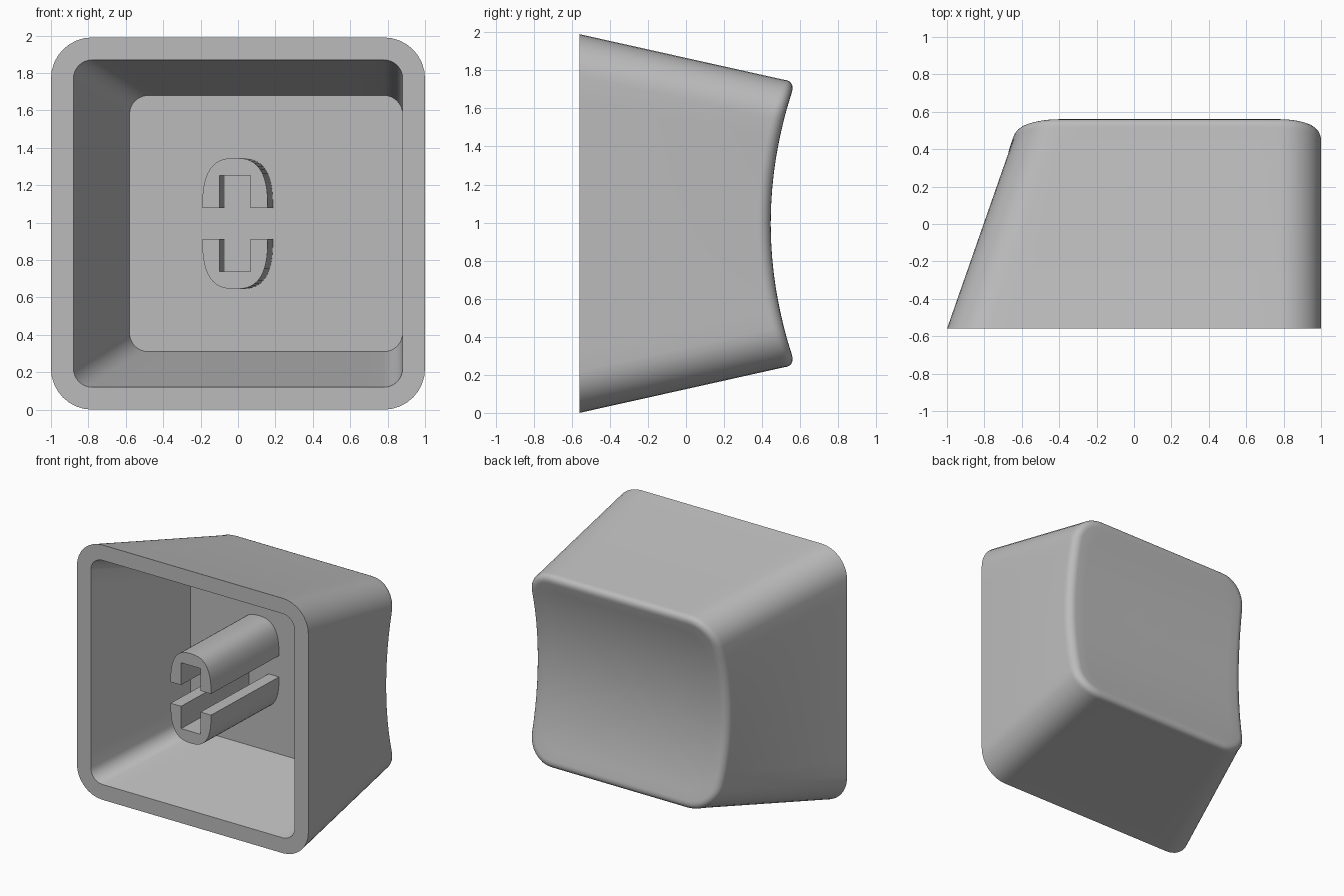
import bpy, bmesh, math

if "Cube" in bpy.data.objects:
    bpy.data.objects.remove(bpy.data.objects["Cube"], do_unlink=True)

FRONT, FLOOR = -0.56, 0.24      # open rim and inside floor
MID = 0.995                     # middle height
FILLET = 0.065                  # rounding round the dished face
DISH_R, DISH_Y = 2.19, 0.445

grey = bpy.data.materials.new("light grey plastic")
grey.use_nodes = True
colour = (0.5, 0.5, 0.5, 1)
grey.diffuse_color = colour
grey.node_tree.nodes["Principled BSDF"].inputs["Base Color"].default_value = colour


def finish(bm, name):
    bmesh.ops.recalc_face_normals(bm, faces=bm.faces)
    mesh = bpy.data.meshes.new(name)
    bm.to_mesh(mesh)
    bm.free()
    mesh.materials.append(grey)
    obj = bpy.data.objects.new(name, mesh)
    bpy.context.collection.objects.link(obj)
    bpy.ops.object.select_all(action='DESELECT')
    obj.select_set(True)
    bpy.context.view_layer.objects.active = obj
    bpy.ops.object.shade_smooth_by_angle(angle=math.radians(30))
    return obj


def rounded_rect(left, right, half, radius, corner=8, side=12):
    """Outline in x and z, with points along the straight sides too."""
    pts = []
    centres = [(right - radius, MID + half - radius), (left + radius, MID + half - radius),
               (left + radius, MID - half + radius), (right - radius, MID - half + radius)]
    for k, (cx, cz) in enumerate(centres):
        for i in range(corner + 1):
            a = math.pi / 2 * (k + i / corner)
            pts.append((cx + radius * math.cos(a), cz + radius * math.sin(a)))
        nx, nz = centres[(k + 1) % 4]
        a = math.pi / 2 * (k + 1)
        ex, ez = radius * math.cos(a), radius * math.sin(a)
        for i in range(1, side):
            t = i / side
            pts.append((cx + (nx - cx) * t + ex, cz + (nz - cz) * t + ez))
    return pts


def dish(z):
    return DISH_Y + DISH_R - math.sqrt(DISH_R ** 2 - (z - MID) ** 2)


def outer(y, inset=0):
    d = y - FRONT
    return rounded_rect(-1 + 0.35 * d + inset, 1 - inset, 0.995 - 0.222 * d - inset,
                        0.22 - inset)


def flat(pts, y):
    return [(x, y, z) for x, z in pts]


# Shell: cavity, rim, tapered sides, rounded edge and dished face as one loft
rings = [flat(rounded_rect(-0.58, 0.88, 0.685, 0.1), FLOOR),
         flat(rounded_rect(-0.88, 0.88, 0.875, 0.1), FRONT),
         flat(outer(FRONT), FRONT)]
count = len(rings[0])
guess = outer(0.46)
edge_y = [dish(z) - FILLET for x, z in guess]
steps = 6
for s in range(steps + 1):
    a = math.pi / 2 * s / steps
    inset = FILLET * (1 - math.cos(a))
    ring = []
    for i in range(count):
        x, z = outer(edge_y[i], inset)[i]
        ring.append((x, dish(z) - FILLET * (1 - math.sin(a)), z))
    rings.append(ring)
last = rings[-1]
cx = (min(p[0] for p in last) + max(p[0] for p in last)) / 2
for k in range(9, 0, -1):
    ring = []
    for x, y, z in last:
        zz = MID + (z - MID) * k / 10
        ring.append((cx + (x - cx) * k / 10, dish(zz), zz))
    rings.append(ring)

bm = bmesh.new()
loops = [[bm.verts.new(p) for p in ring] for ring in rings]
bm.faces.new(loops[0])
for a, b in zip(loops, loops[1:]):
    for i in range(count):
        j = (i + 1) % count
        bm.faces.new((a[i], a[j], b[j], b[i]))
centre = bm.verts.new((cx, dish(MID), MID))
for i in range(count):
    bm.faces.new((loops[-1][i], loops[-1][(i + 1) % count], centre))
finish(bm, "key_shell")


# Stem: two mirrored arches round a slot, leaning slightly towards +x
def stem_half(name, sign):
    mid, half, low, high = -0.016, 0.175, 0.083, 0.35
    n = 24
    profile = []
    for i in range(n + 1):
        a = math.pi * i / n
        c, s = math.cos(a), math.sin(a)
        profile.append((mid + half * math.copysign(abs(c) ** 0.75, c),
                        low + (high - low) * abs(s) ** 0.75))
    profile += [(-0.1, low), (-0.1, 0.257), (0.068, 0.257), (0.068, low)]
    bm = bmesh.new()
    ends = [[bm.verts.new((x + lean, y, MID + sign * z)) for x, z in profile]
            for y, lean in ((FRONT, 0), (FLOOR + 0.01, 0.028))]
    for end in ends:
        bm.faces.new(end)
    total = len(profile)
    for i in range(total):
        j = (i + 1) % total
        bm.faces.new((ends[0][i], ends[0][j], ends[1][j], ends[1][i]))
    finish(bm, name)


stem_half("stem_upper", 1)
stem_half("stem_lower", -1)
